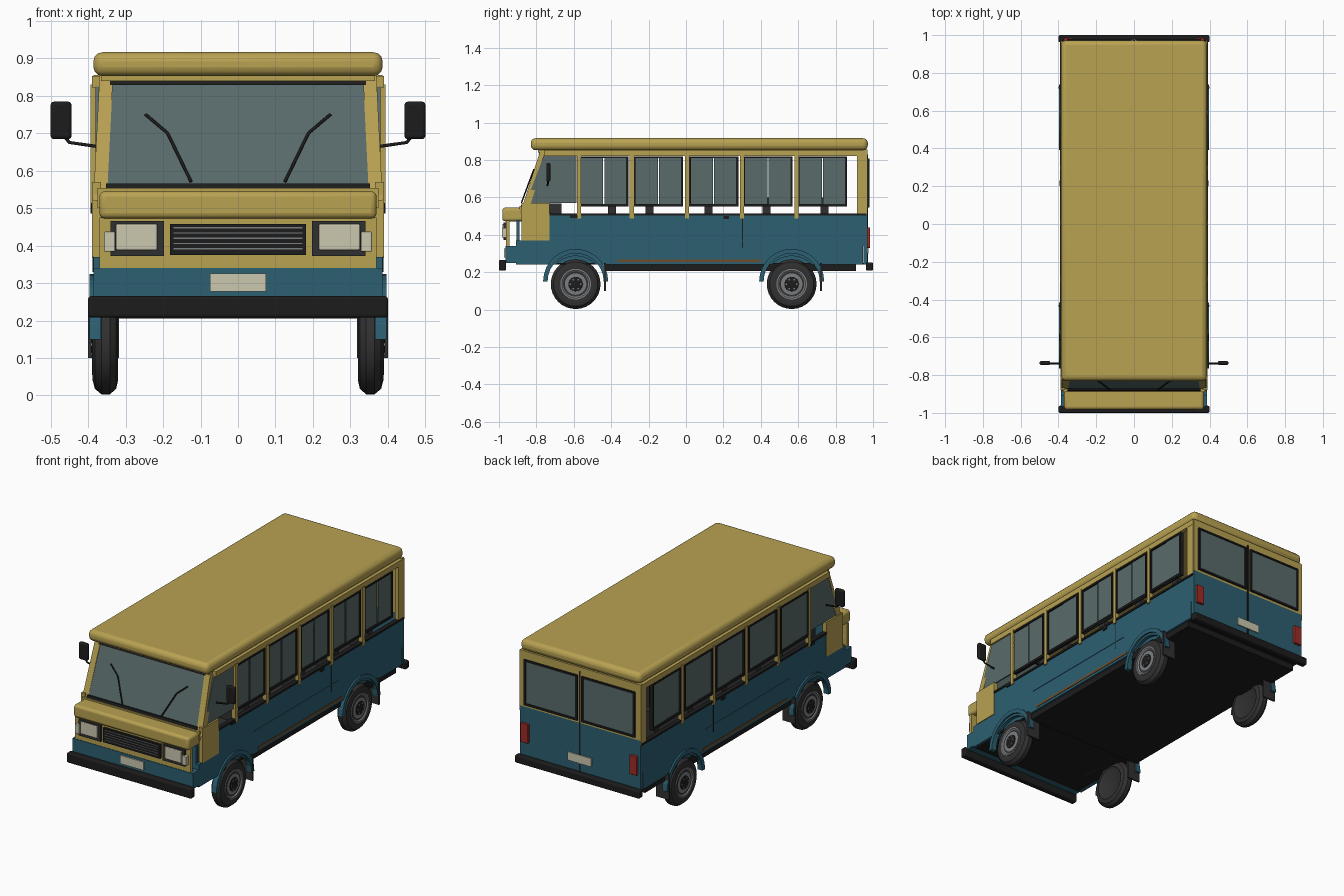
import bpy, bmesh
from math import sin, cos, pi, asin

if "Cube" in bpy.data.objects:
    bpy.data.objects.remove(bpy.data.objects["Cube"])


def material(name, r, g, b):
    m = bpy.data.materials.new(name)
    m.use_nodes = True
    m.diffuse_color = (r, g, b, 1)
    m.node_tree.nodes["Principled BSDF"].inputs["Base Color"].default_value = (r, g, b, 1)
    return m


YELLOW = material("mustard yellow", .48, .36, .085)
BLUE = material("petrol blue", .025, .115, .165)
GLASS = material("tinted glass", .1, .145, .145)
BLACK = material("black trim", .012, .012, .012)
TYRE = material("rubber grey", .03, .03, .03)
CREAM = material("lamp cream", .6, .58, .43)
RED = material("tail red", .35, .025, .02)
BROWN = material("rust brown", .16, .075, .025)
STEEL = material("wheel grey", .2, .21, .22)


def finish(name, bm, mat, mirror=False, bevel=0, smooth=False):
    bmesh.ops.recalc_face_normals(bm, faces=bm.faces)
    me = bpy.data.meshes.new(name)
    bm.to_mesh(me)
    bm.free()
    ob = bpy.data.objects.new(name, me)
    bpy.context.collection.objects.link(ob)
    me.materials.append(mat)
    if bevel:
        mod = ob.modifiers.new("Bevel", "BEVEL")
        mod.width, mod.segments = bevel, 3
    if mirror:
        ob.modifiers.new("Mirror", "MIRROR")
    if smooth:
        bpy.ops.object.select_all(action="DESELECT")
        ob.select_set(True)
        bpy.context.view_layer.objects.active = ob
        bpy.ops.object.shade_smooth_by_angle(angle=.6)
    return ob


def boxes(name, mat, *ranges, **options):
    """Axis-aligned boxes, each given as x0, x1, y0, y1, z0, z1."""
    bm = bmesh.new()
    for x0, x1, y0, y1, z0, z1 in ranges:
        for v in bmesh.ops.create_cube(bm, size=1)["verts"]:
            v.co.x = x1 if v.co.x > 0 else x0
            v.co.y = y1 if v.co.y > 0 else y0
            v.co.z = z1 if v.co.z > 0 else z0
    return finish(name, bm, mat, **options)


def prism(name, mat, x0, x1, outline, **options):
    """Side outline of (y, z) points extruded across x."""
    bm = bmesh.new()
    face = bm.faces.new([bm.verts.new((x0, y, z)) for y, z in outline])
    new = bmesh.ops.extrude_face_region(bm, geom=[face])["geom"]
    for v in new:
        if isinstance(v, bmesh.types.BMVert):
            v.co.x = x1
    return finish(name, bm, mat, **options)


def lathe(name, mat, y, z, profile, steps=32, **options):
    """Profile of (x, radius) points turned about an axle."""
    bm = bmesh.new()
    rings = [[bm.verts.new((x, y + r * cos(2 * pi * i / steps), z + r * sin(2 * pi * i / steps)))
              for i in range(steps)] for x, r in profile]
    for a, b in zip(rings, rings[1:]):
        for i in range(steps):
            j = (i + 1) % steps
            bm.faces.new((a[i], a[j], b[j], b[i]))
    bm.faces.new(rings[0])
    bm.faces.new(rings[-1])
    return finish(name, bm, mat, mirror=True, smooth=True, **options)


def tube(name, mat, radius, points):
    cu = bpy.data.curves.new(name, "CURVE")
    cu.dimensions = "3D"
    cu.bevel_depth, cu.bevel_resolution, cu.use_fill_caps = radius, 1, True
    sp = cu.splines.new("POLY")
    sp.points.add(len(points) - 1)
    for p, co in zip(sp.points, points):
        p.co = (*co, 1)
    cu.materials.append(mat)
    ob = bpy.data.objects.new(name, cu)
    bpy.context.collection.objects.link(ob)
    ob.modifiers.new("Mirror", "MIRROR")


def arc(y, z, r, start, end, n=14):
    return [(y + r * cos(start + (end - start) * i / n), z + r * sin(start + (end - start) * i / n))
            for i in range(n + 1)]


AXLES = (-.59, .565)
HUB_Z = .136

# Floor and chassis
boxes("floor", BLACK, (-.375, .375, -.91, .95, .24, .25), (-.375, .375, -.43, .91, .205, .24))

# Lower side panels with round wheel openings
lip = asin((.24 - HUB_Z) / .15)
bottom = [p for y in AXLES for p in arc(y, HUB_Z, .15, pi - lip, lip)]
prism("side_panel", BLUE, .365, .386,
      [(-.73, .505), (-.73, .37), (-.91, .37), (-.91, .24)] + bottom
      + [(.945, .24), (.945, .34), (.968, .34), (.968, .505)], mirror=True)
boxes("belt_trim", BLACK, (.366, .392, -.73, .965, .502, .513), mirror=True)
boxes("sill_strip", BROWN, (.38, .389, -.37, .4, .254, .268), mirror=True)
boxes("panel_seam", BLACK, (.38, .388, .3, .304, .33, .5), mirror=True)
boxes("side_crease", BLUE, (.38, .389, -.4, .37, .368, .373), mirror=True)
boxes("door_handle", BLACK, (.385, .394, -.62, -.58, .49, .505),
      (.385, .394, .2, .23, .485, .5), mirror=True)

# Wheels, fenders and mudflaps
for end, y in zip(("front", "rear"), AXLES):
    lathe(end + "_tyre", TYRE, y, HUB_Z,
          [(.33, .08), (.32, .095), (.325, .118), (.342, .133), (.364, .133),
           (.382, .118), (.388, .095), (.384, .08)])
    lathe(end + "_rim", STEEL, y, HUB_Z, [(.36, .082), (.389, .082), (.389, .074), (.383, .066), (.386, .04)])
    lathe(end + "_hub", BLACK, y, HUB_Z, [(.38, .04), (.389, .038), (.392, .02)], steps=16)
    boxes(end + "_hub_nuts", STEEL, *[
        (.388, .393, ny - .004, ny + .004, nz - .004, nz + .004)
        for ny, nz in arc(y, HUB_Z, .028, 0, 5 * pi / 3, 5)], mirror=True)
    prism(end + "_fender", BLUE, .365, .396,
          arc(y, .15, .174, pi, 0) + arc(y, .15, .15, 0, pi), mirror=True)
    boxes(end + "_wheelhouse", BLUE, (.28, .366, y - .16, y + .16, .24, .31), mirror=True)
    boxes(end + "_mudflap", TYRE, (.318, .4, y + .152, y + .162, .1, .25), mirror=True)

# Roof, gutter and pillars
boxes("roof", YELLOW, (-.386, .386, -.83, .972, .852, .916), bevel=.025, smooth=True)
boxes("roof_rail", YELLOW, (.365, .39, -.76, .968, .822, .853), mirror=True)
boxes("side_pillars", YELLOW, *[(.368, .393, y - .011, y + .011, .488, .83)
                                for y in (-.573, -.29, .006, .3, .59)], mirror=True)
boxes("rear_corner_pillar", YELLOW, (.365, .389, .915, .968, .505, .83), mirror=True)

# Sliding side windows
for i, y in enumerate((-.44, -.147, .148, .438, .73)):
    a, b, lo, hi = y - .132, y + .132, .55, .818
    boxes(f"window_frame_{i + 1}", BLACK, (.37, .391, a, b, lo, lo + .014), (.37, .391, a, b, hi - .008, hi),
          (.37, .391, a, a + .01, lo, hi), (.37, .391, b - .012, b, lo, hi), mirror=True)
    boxes(f"window_glass_{i + 1}", GLASS, (.376, .382, a + .008, y - .003, lo, hi),
          (.38, .386, y + .003, b - .008, lo, hi), mirror=True)

# Cab doors
boxes("cab_door_panel", YELLOW, (.365, .39, -.88, -.73, .37, .57), mirror=True)
prism("cab_window", GLASS, .372, .38, [(-.855, .57), (-.585, .57), (-.585, .825), (-.76, .825)], mirror=True)

# Windscreen with leaning pillars
pillar = prism("windscreen_pillar", YELLOW, .35, .386,
               [(-.885, .52), (-.845, .52), (-.738, .854), (-.778, .854)], mirror=True)
for v in pillar.data.vertices:
    v.co.x -= (v.co.z - .52) * .05
prism("windscreen", GLASS, -.36, .36, [(-.875, .55), (-.865, .55), (-.766, .845), (-.776, .845)])
prism("windscreen_seals", BLACK, -.352, .352, [(-.884, .55), (-.865, .55), (-.86, .566), (-.879, .566)])
prism("windscreen_top_seal", BLACK, -.342, .342, [(-.788, .828), (-.765, .828), (-.76, .84), (-.785, .84)])
boxes("windscreen_header", YELLOW, (-.365, .365, -.79, -.74, .839, .856))
tube("wiper", BLACK, .004, [(.125, -.88, .57), (.188, -.832, .7), (.247, -.813, .75)])

# Nose
boxes("hood", YELLOW, (-.37, .37, -.982, -.86, .472, .545), bevel=.015, smooth=True)
boxes("cowl", YELLOW, (-.375, .375, -.89, -.85, .5, .553))
boxes("front_panel", YELLOW, (-.37, .37, -.962, -.945, .335, .475))
boxes("front_apron", BLUE, (-.386, .386, -.965, -.91, .25, .34))
boxes("firewall", BLUE, (-.366, .366, -.905, -.89, .25, .5))
boxes("grille", BLACK, (-.182, .182, -.975, -.96, .375, .458))
boxes("grille_slats", STEEL, *[(-.172, .172, -.978, -.97, z, z + .003)
                               for z in (.39, .404, .418, .432, .446)])
boxes("headlight_surround", TYRE, (.198, .34, -.975, -.96, .372, .466), mirror=True)
boxes("headlight", CREAM, (.216, .325, -.982, -.97, .388, .458), mirror=True, bevel=.004)
boxes("indicator", CREAM, (.328, .357, -.985, -.945, .384, .437), mirror=True, bevel=.003)
boxes("front_plate", CREAM, (-.075, .075, -.972, -.964, .278, .326))
boxes("front_bumper", BLACK, (-.4, .4, -1, -.962, .208, .265), bevel=.008)

# Mirrors
boxes("mirror", BLACK, (.444, .5, -.747, -.725, .684, .784), mirror=True, bevel=.009, smooth=True)
tube("mirror_arm", BLACK, .005, [(.38, -.74, .665), (.45, -.738, .675), (.462, -.736, .69)])

# Back doors
boxes("back_door_lower", BLUE, (-.386, .386, .95, .97, .24, .532))
boxes("back_door_upper", YELLOW, (-.386, .386, .95, .97, .532, .855))
a, b, lo, hi = .014, .355, .545, .808
boxes("rear_window_frame", BLACK, (a, b, .96, .98, lo, lo + .012), (a, b, .96, .98, hi - .01, hi),
      (a, a + .012, .96, .98, lo, hi), (b - .012, b, .96, .98, lo, hi), mirror=True)
boxes("rear_window_glass", GLASS, (a + .01, b - .01, .965, .975, lo + .01, hi - .008), mirror=True)
boxes("back_door_seam", BLACK, (-.004, .004, .96, .974, .25, .83))
boxes("tail_light", RED, (.325, .372, .965, .985, .33, .44), mirror=True, bevel=.003)
boxes("rear_plate", CREAM, (-.075, .075, .968, .976, .3, .348))
boxes("rear_bumper", BLACK, (-.4, .4, .962, 1, .208, .252), bevel=.008)

# Seats
boxes("seat_backs", TYRE, *[(.08, .33, y - .022, y + .022, .25, .6)
                            for y in (-.395, -.195, .12, .43, .74)], mirror=True)
boxes("seat_cushions", TYRE, *[(.08, .33, y - .14, y, .36, .4)
                               for y in (-.395, -.195, .12, .43, .74)], mirror=True)
boxes("cab_seats", TYRE, (.1, .32, -.73, -.665, .25, .568), mirror=True)
